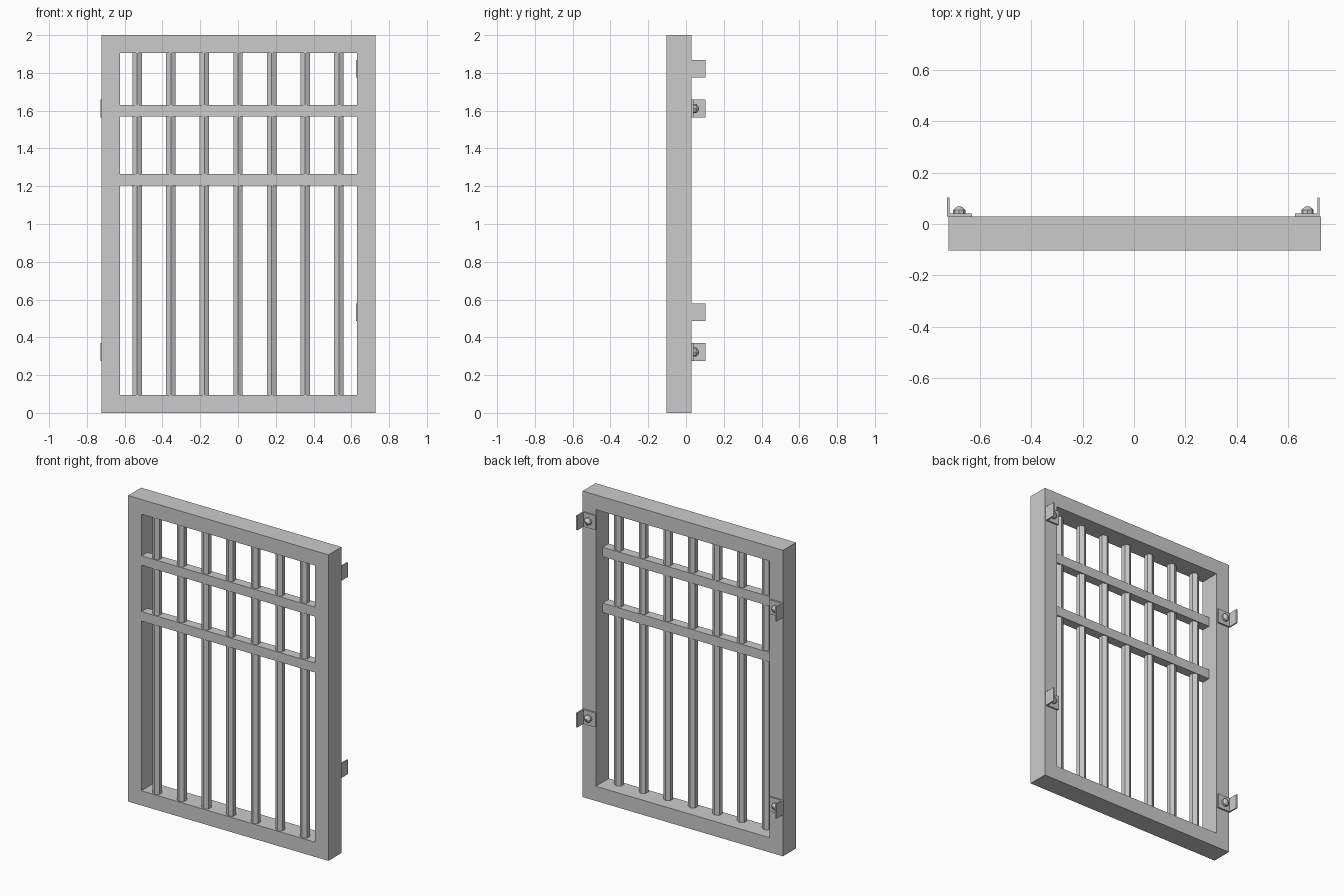
import bpy, bmesh, math
from mathutils import Matrix, Vector

if "Cube" in bpy.data.objects:
    bpy.data.objects.remove(bpy.data.objects["Cube"])


def finish(name, bm):
    bmesh.ops.recalc_face_normals(bm, faces=bm.faces)
    me = bpy.data.meshes.new(name)
    bm.to_mesh(me)
    bm.free()
    ob = bpy.data.objects.new(name, me)
    bpy.context.collection.objects.link(ob)
    return ob


def box(name, lo, hi):
    bm = bmesh.new()
    lo, hi = Vector(lo), Vector(hi)
    size = hi - lo
    bmesh.ops.create_cube(bm, size=1, matrix=Matrix.Translation((lo + hi) / 2)
                          @ Matrix.Diagonal((*size, 1)))
    return finish(name, bm)


def loft(name, rings, closed=False):
    """Skin equal-length rings of points; cap the ends or join them in a loop."""
    bm = bmesh.new()
    vs = [[bm.verts.new(p) for p in ring] for ring in rings]
    pairs = list(zip(vs, vs[1:]))
    if closed:
        pairs.append((vs[-1], vs[0]))
    n = len(vs[0])
    for a, b in pairs:
        for i in range(n):
            j = (i + 1) % n
            bm.faces.new((a[i], a[j], b[j], b[i]))
    if not closed:
        bm.faces.new(vs[0])
        bm.faces.new(vs[-1])
    return finish(name, bm)


FRONT, BACK = -0.104, 0.03
CX, HALF_W, RAIL = 0.0025, 0.7245, 0.096


# Outer frame: one rectangular ring
def rect(inset, y):
    x0, x1 = CX - HALF_W + inset, CX + HALF_W - inset
    return [(x0, y, inset), (x1, y, inset), (x1, y, 2 - inset), (x0, y, 2 - inset)]


loft("outer_frame", [rect(0, FRONT), rect(0, BACK), rect(RAIL, BACK), rect(RAIL, FRONT)], closed=True)

# Two horizontal cross bars, flush near the front
for label, z in (("upper", 1.6), ("lower", 1.235)):
    box(label + "_cross_bar", (CX - HALF_W + RAIL, -0.102, z - 0.031),
        (CX + HALF_W - RAIL, -0.041, z + 0.031))

# Seven six-sided upright bars, one edge facing the front
for k in range(-3, 4):
    ring = [(0.178 * k + 0.029 * math.sin(a), -0.071 + 0.029 * math.cos(a))
            for a in (i * math.pi / 3 for i in range(6))]
    loft(f"upright_bar_{k + 4}", [[(x, y, z) for x, y in ring] for z in (RAIL, 2 - RAIL)])

# Angle brackets with bolts on the back: s is the side they point to
for s, heights in ((-1, (0.322, 1.611)), (1, (0.533, 1.822))):
    outer = -0.727 if s < 0 else 0.722
    for n, z in enumerate(heights):
        tag = f"{'left' if s < 0 else 'right'}_{n + 1}"
        # L-shaped profile extruded upwards
        prof = [(0, BACK), (0.096, BACK), (0.096, 0.041), (0.009, 0.041), (0.009, 0.104), (0, 0.104)]
        loft("bracket_" + tag, [[(outer - s * x, y, z + h) for x, y in prof] for h in (-0.047, 0.047)])
        # Bolt head: low drum narrowing to a blunt tip
        rings = [[(outer - s * 0.047 + r * math.cos(a), y, z + r * math.sin(a))
                  for a in (i * math.pi / 4 for i in range(8))]
                 for r, y in ((0.024, 0.041), (0.024, 0.054), (0.017, 0.061), (0.006, 0.069))]
        loft("bolt_" + tag, rings)
